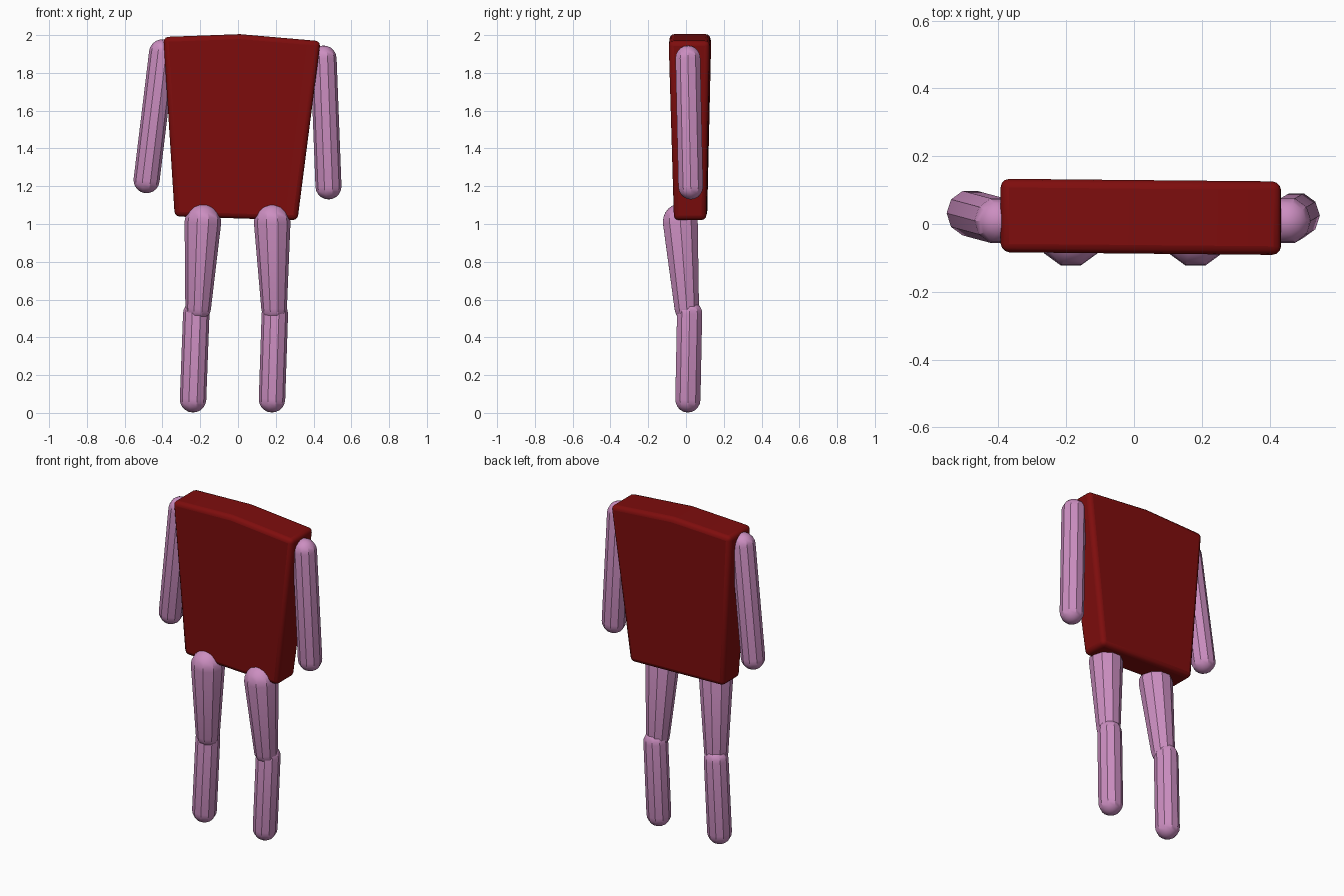
import bpy, bmesh, math
from mathutils import Vector

cube = bpy.data.objects.get("Cube")
if cube:
    bpy.data.objects.remove(cube, do_unlink=True)


def material(name, rgb):
    mat = bpy.data.materials.new(name)
    mat.use_nodes = True
    color = (*rgb, 1.0)
    mat.diffuse_color = color
    bsdf = next(n for n in mat.node_tree.nodes if n.type == 'BSDF_PRINCIPLED')
    bsdf.inputs["Base Color"].default_value = color
    bsdf.inputs["Roughness"].default_value = 0.6
    return mat


RED = material("dark red", (0.21, 0.004, 0.004))
PINK = material("mauve pink", (0.60, 0.27, 0.53))


def finish(name, bm, mat):
    bmesh.ops.recalc_face_normals(bm, faces=bm.faces)
    mesh = bpy.data.meshes.new(name)
    bm.to_mesh(mesh)
    bm.free()
    mesh.materials.append(mat)
    obj = bpy.data.objects.new(name, mesh)
    bpy.context.collection.objects.link(obj)
    bpy.ops.object.select_all(action='DESELECT')
    obj.select_set(True)
    bpy.context.view_layer.objects.active = obj
    bpy.ops.object.shade_smooth_by_angle(angle=math.radians(30))
    return obj


def limb(name, top, bottom, r_top, r_bottom, sides=10, steps=5):
    """Tapered capsule between two centre points."""
    top, bottom = Vector(top), Vector(bottom)
    axis = (top - bottom).normalized()
    u = Vector((0, 1, 0)).cross(axis).normalized()
    v = axis.cross(u)
    bm = bmesh.new()
    rings = []
    for centre, r, sign in ((top, r_top, 1), (bottom, r_bottom, -1)):
        cap = []
        for i in range(1, steps + 1):
            a = math.pi / 2 * i / steps
            mid = centre + axis * (sign * r * math.cos(a))
            cap.append([bm.verts.new(mid + r * math.sin(a) * (
                u * math.cos(t) + v * math.sin(t)))
                for t in (2 * math.pi * k / sides for k in range(sides))])
        pole = bm.verts.new(centre + axis * (sign * r))
        for k in range(sides):
            bm.faces.new((pole, cap[0][k], cap[0][(k + 1) % sides]))
        rings += cap if sign > 0 else cap[::-1]
    for a, b in zip(rings, rings[1:]):
        for k in range(sides):
            j = (k + 1) % sides
            bm.faces.new((a[k], a[j], b[j], b[k]))
    return finish(name, bm, PINK)


# Torso: slightly lopsided tapering slab with a peaked top and rounded edges.
# Each column: (x, z, front y, back y) at the bottom and at the top.
columns = [
    ((-0.335, 1.04, -0.055, 0.112), (-0.395, 1.99, -0.084, 0.134)),
    ((-0.01, 1.03, -0.060, 0.110), (0.01, 2.005, -0.088, 0.130)),
    ((0.315, 1.02, -0.064, 0.107), (0.437, 1.968, -0.092, 0.126)),
]
bm = bmesh.new()
loops = []
for low, high in columns:
    loops.append([bm.verts.new((p[0], p[d], p[1])) for p, d in
                  ((low, 2), (low, 3), (high, 3), (high, 2))])
for a, b in zip(loops, loops[1:]):
    for k in range(4):
        j = (k + 1) % 4
        bm.faces.new((a[k], a[j], b[j], b[k]))
bm.faces.new(loops[0])
bm.faces.new(loops[-1])
torso = finish("torso", bm, RED)
bevel = torso.modifiers.new("rounded edges", 'BEVEL')
bevel.width = 0.026
bevel.segments = 3
bevel.limit_method = 'ANGLE'
bevel.angle_limit = math.radians(40)
bpy.ops.object.modifier_apply(modifier=bevel.name)
bpy.ops.object.shade_smooth_by_angle(angle=math.radians(35))

# Arms
limb("right_arm", (-0.402, 0.010, 1.908), (-0.484, 0.032, 1.232), 0.069, 0.069)
limb("left_arm", (0.453, 0.010, 1.876), (0.479, 0.025, 1.199), 0.069, 0.069)

# Legs
limb("right_thigh", (-0.186, -0.030, 1.010), (-0.211, 0.004, 0.555), 0.097, 0.068)
limb("left_thigh", (0.181, -0.030, 1.010), (0.191, 0.004, 0.555), 0.097, 0.068)
limb("right_shin", (-0.221, 0.019, 0.525), (-0.238, 0.010, 0.072), 0.070, 0.070)
limb("left_shin", (0.195, 0.019, 0.525), (0.180, 0.010, 0.072), 0.070, 0.070)
